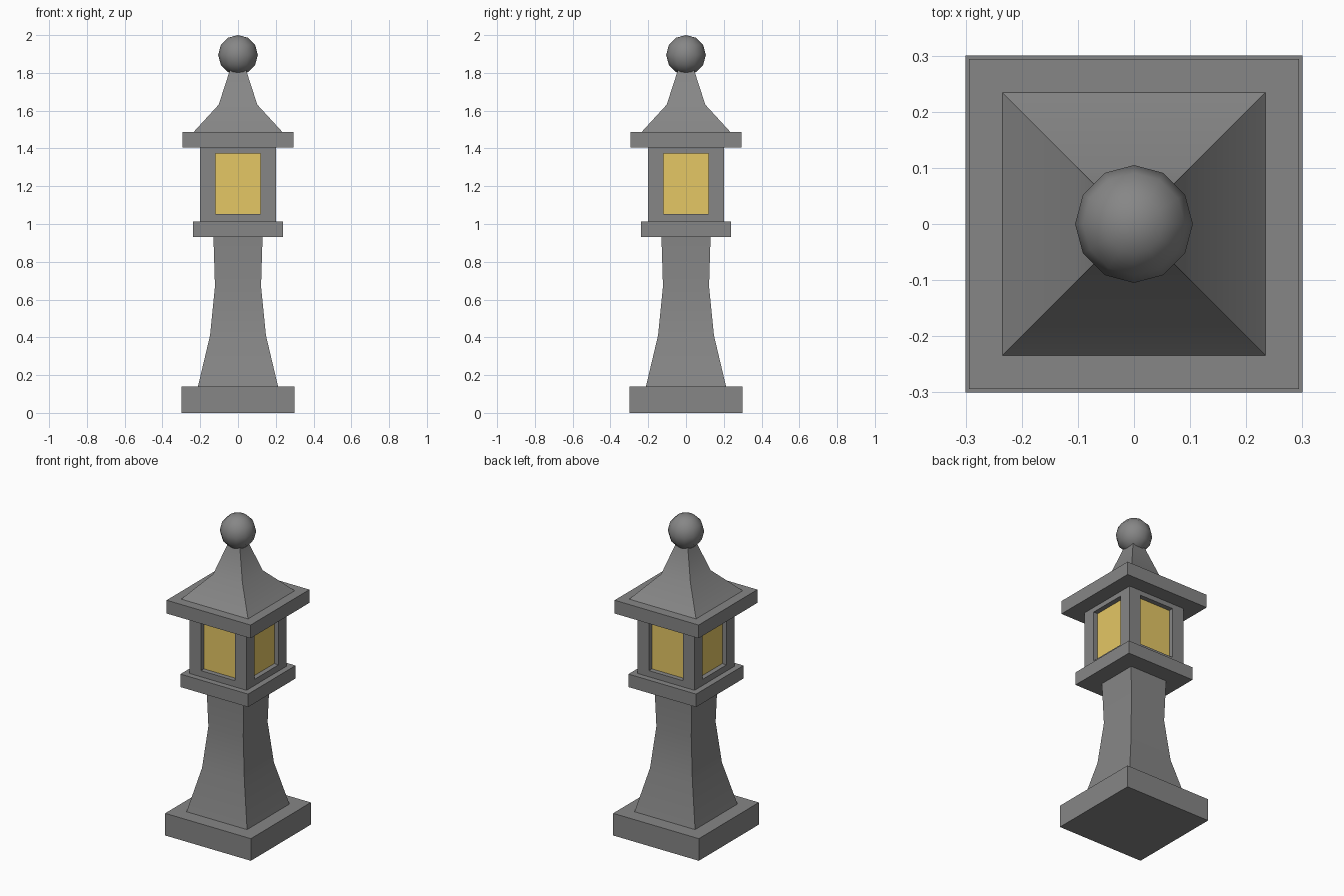
import bpy, bmesh, math
from mathutils import Matrix, Vector

if "Cube" in bpy.data.objects:
    bpy.data.objects.remove(bpy.data.objects["Cube"])


def material(name, color):
    mat = bpy.data.materials.new(name)
    mat.diffuse_color = (*color, 1)
    mat.use_nodes = True
    mat.node_tree.nodes["Principled BSDF"].inputs["Base Color"].default_value = mat.diffuse_color
    return mat


stone = material("dark_stone", (0.24, 0.24, 0.24))
amber = material("amber_glass", (0.78, 0.57, 0.13))


def finish(bm, name, mat, smooth=True):
    mesh = bpy.data.meshes.new(name)
    bm.to_mesh(mesh)
    bm.free()
    mesh.materials.append(mat)
    obj = bpy.data.objects.new(name, mesh)
    bpy.context.collection.objects.link(obj)
    if smooth:
        bpy.ops.object.select_all(action='DESELECT')
        obj.select_set(True)
        bpy.context.view_layer.objects.active = obj
        bpy.ops.object.shade_smooth_by_angle(angle=math.radians(35))
    return obj


def square_stack(profile):
    """Square rings (half width, height) bridged into a closed solid."""
    bm = bmesh.new()
    corners = [(-1, -1), (1, -1), (1, 1), (-1, 1)]
    rings = [[bm.verts.new((x * h, y * h, z)) for x, y in corners] for h, z in profile]
    for a, b in zip(rings, rings[1:]):
        for i in range(4):
            j = (i + 1) % 4
            bm.faces.new((a[i], a[j], b[j], b[i]))
    bm.faces.new(rings[0][::-1])
    bm.faces.new(rings[-1])
    return bm


# Stone parts with square sections
parts = {
    "base_plinth": [(0.30, 0), (0.30, 0.14)],
    "pillar": [(0.212, 0.14), (0.148, 0.41), (0.122, 0.67), (0.13, 0.932)],
    "lantern_shelf": [(0.237, 0.932), (0.237, 1.014)],
    "roof_slab": [(0.294, 1.404), (0.294, 1.488)],
    "roof": [(0.234, 1.488), (0.102, 1.632), (0.038, 1.83)],
}
for part, profile in parts.items():
    finish(square_stack(profile), part, stone)

# Lantern housing with a recessed opening on each side
HALF, DEPTH, WIN, Z0, Z1 = 0.20, 0.03, 0.12, 1.053, 1.374
bm = square_stack([(HALF, 1.014), (HALF, 1.404)])
bm.normal_update()
sides = [f for f in bm.faces if abs(f.normal.z) < 0.5]
bmesh.ops.inset_individual(bm, faces=sides, thickness=0.03)
for f in sides:
    n = f.normal.copy()
    t = Vector((-n.y, n.x, 0))
    for v in f.verts:
        side = math.copysign(WIN, v.co.dot(t))
        z = Z1 if v.co.z > 1.2 else Z0
        v.co = n * HALF + t * side + Vector((0, 0, z))
    reveal = bmesh.ops.extrude_discrete_faces(bm, faces=[f])["faces"][0]
    bmesh.ops.translate(bm, verts=reveal.verts[:], vec=-n * DEPTH)
    bm.faces.remove(reveal)
finish(bm, "lantern_housing", stone)

# Amber panes at the back of the openings
bm = bmesh.new()
y = -(HALF - DEPTH)
for k in range(4):
    rot = Matrix.Rotation(k * math.pi / 2, 3, 'Z')
    pane = [(-WIN, y, Z0), (WIN, y, Z0), (WIN, y, Z1), (-WIN, y, Z1)]
    bm.faces.new([bm.verts.new(rot @ Vector(p)) for p in pane])
finish(bm, "window_panes", amber, smooth=False)

# Ball finial
bpy.ops.mesh.primitive_uv_sphere_add(segments=12, ring_count=6, radius=0.105, location=(0, 0, 1.895))
ball = bpy.context.object
ball.name = "ball_finial"
ball.data.materials.append(stone)
bpy.ops.object.shade_smooth_by_angle(angle=math.radians(60))
